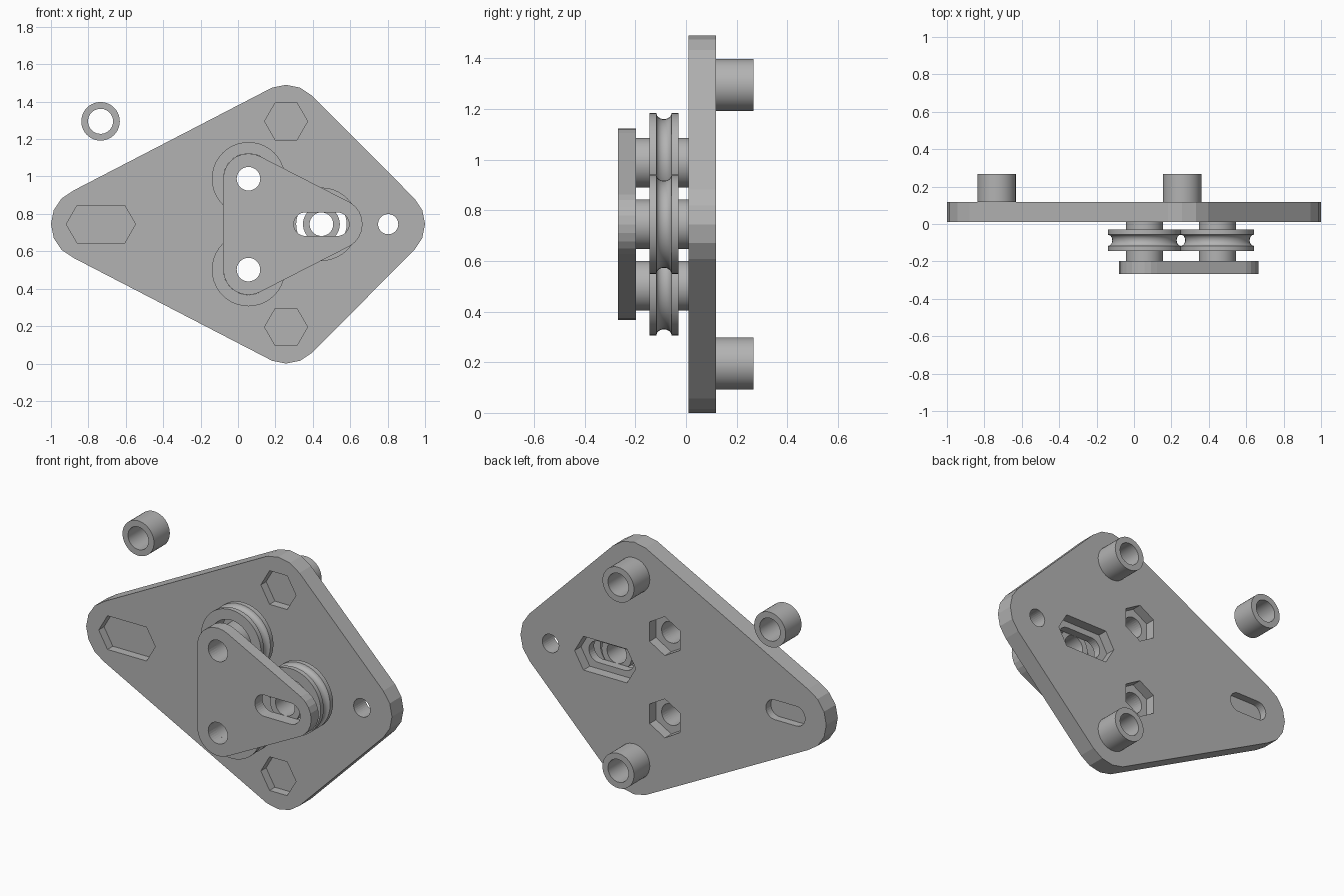
import bpy, bmesh, math
from mathutils import Vector, Matrix
from mathutils.geometry import convex_hull_2d

cube = bpy.data.objects.get("Cube")
if cube:
    bpy.data.objects.remove(cube, do_unlink=True)

# Single grey material
grey = bpy.data.materials.new("plain_grey")
grey.use_nodes = True
COLOUR = (0.45, 0.45, 0.45, 1)
grey.diffuse_color = COLOUR
grey.node_tree.nodes["Principled BSDF"].inputs["Base Color"].default_value = COLOUR

MID = 0.745                      # height of the symmetry line
BACK, FRONT = 0.118, 0.01        # main plate faces
COVER_BACK, COVER_FRONT = -0.197, -0.268
BOLT = 0.063                     # bolt hole radius
NUT = 0.115                      # nut pocket radius
TRAVEL = 0.085                   # slot half travel
ROLLERS = [(0.056, MID + 0.243), (0.056, MID - 0.243), (0.446, MID)]


def finish(name, bm, smooth=False):
    bmesh.ops.recalc_face_normals(bm, faces=bm.faces)
    mesh = bpy.data.meshes.new(name)
    bm.to_mesh(mesh)
    bm.free()
    mesh.materials.append(grey)
    if smooth:
        mesh.polygons.foreach_set("use_smooth", [True] * len(mesh.polygons))
        mesh.set_sharp_from_angle(angle=math.radians(30))
    obj = bpy.data.objects.new(name, mesh)
    bpy.context.collection.objects.link(obj)
    return obj


def prism(name, centres, radius, y0, y1, sides, turn=0.0):
    """Convex hull of equal polygons around the centres, extruded along y."""
    pts = []
    for x, z in centres:
        for i in range(sides):
            a = turn + math.tau * i / sides
            pts.append(Vector((x + radius * math.cos(a), z + radius * math.sin(a))))
    bm = bmesh.new()
    face = bm.faces.new([bm.verts.new((pts[i].x, y0, pts[i].y))
                         for i in convex_hull_2d(pts)])
    ext = bmesh.ops.extrude_face_region(bm, geom=[face])
    bmesh.ops.translate(bm, vec=(0, y1 - y0, 0),
                        verts=[v for v in ext["geom"] if isinstance(v, bmesh.types.BMVert)])
    return finish(name, bm)


def lathe(name, centre, profile, segments=40):
    """Closed (radius, y) profile spun around an axis along y."""
    bm = bmesh.new()
    rings = []
    for i in range(segments):
        a = math.tau * i / segments
        rings.append([bm.verts.new((centre[0] + r * math.cos(a), y,
                                    centre[1] + r * math.sin(a))) for r, y in profile])
    n = len(profile)
    for i in range(segments):
        a, b = rings[i], rings[(i + 1) % segments]
        for j in range(n):
            k = (j + 1) % n
            bm.faces.new((a[j], a[k], b[k], b[j]))
    return finish(name, bm, smooth=True)


def tube(name, centre, outer, inner, y0, y1):
    return lathe(name, centre, [(inner, y0), (outer, y0), (outer, y1), (inner, y1)])


def cut(obj, *args):
    """Subtract a prism from obj and discard the cutter."""
    cutter = prism("cutter", *args)
    cutter.hide_render = True
    mod = obj.modifiers.new("cut", "BOOLEAN")
    mod.operation, mod.solver, mod.object = "DIFFERENCE", "EXACT", cutter
    bpy.context.view_layer.update()
    deps = bpy.context.evaluated_depsgraph_get()
    old, new = obj.data, bpy.data.meshes.new_from_object(obj.evaluated_get(deps))
    obj.modifiers.clear()
    obj.data = new
    bpy.data.meshes.remove(old)
    bpy.data.objects.remove(cutter, do_unlink=True)


def slot(x, half):
    return [(x - half, MID), (x + half, MID)]


POSTS = [(0.257, MID + 0.55), (0.257, MID - 0.55)]

# Main plate: rounded kite
plate = prism("main_plate", POSTS + slot(0, 0.805), 0.195, FRONT, BACK, 16)
POCKET_FRONT = FRONT + 0.05      # floor of front nut pockets
POCKET_BACK = BACK - 0.06        # floor of rear nut pockets
for p in POSTS:
    cut(plate, [p], NUT, -0.1, POCKET_FRONT, 6)
    cut(plate, [p], 0.067, POCKET_FRONT + 0.012, 0.3, 32)
cut(plate, slot(-0.733, 0.07), NUT, -0.1, POCKET_FRONT, 6)
cut(plate, slot(-0.733, 0.07), 0.058, POCKET_FRONT + 0.012, 0.3, 32)
cut(plate, [(0.803, MID)], 0.054, -0.1, 0.3, 32)
for p in ROLLERS[:2]:
    cut(plate, [p], NUT, POCKET_BACK, 0.3, 6, math.pi / 6)
    cut(plate, [p], BOLT, -0.1, 0.3, 32)
cut(plate, slot(0.446, TRAVEL), NUT, POCKET_BACK, 0.3, 6)
cut(plate, slot(0.446, TRAVEL), BOLT, -0.1, 0.3, 32)

# Front cover plate: rounded triangle with two holes and a slot
cover = prism("cover_plate", ROLLERS[:2] + [(0.531, MID)], 0.135,
              COVER_FRONT, COVER_BACK, 24)
for p in ROLLERS[:2]:
    cut(cover, [p], BOLT, -0.5, -0.1, 32)
cut(cover, slot(0.446, TRAVEL), BOLT, -0.5, -0.1, 32)

# Rear standoffs, one of them loose
for name, p in zip(("upper_standoff", "lower_standoff", "loose_standoff"),
                   POSTS + [(-0.735, MID + 0.55)]):
    tube(name, p, 0.103, 0.067, BACK, 0.266)

# Grooved rollers on hubs
RIM, BORE, NEAR, FAR = 0.196, 0.135, -0.145, -0.029
groove_mid, groove_half, groove_depth = (NEAR + FAR) / 2, 0.03, 0.024
groove = []
for i in range(9):
    t = math.pi * i / 8
    groove.append((RIM - groove_depth * math.sin(t), groove_mid - groove_half * math.cos(t)))
for name, p in zip(("upper", "lower", "side"), ROLLERS):
    lathe(name + "_roller", p,
          [(BORE, NEAR), (RIM, NEAR)] + groove + [(RIM, FAR), (BORE, FAR)])
    tube(name + "_hub", p, 0.0985, BOLT, COVER_BACK, FRONT)
